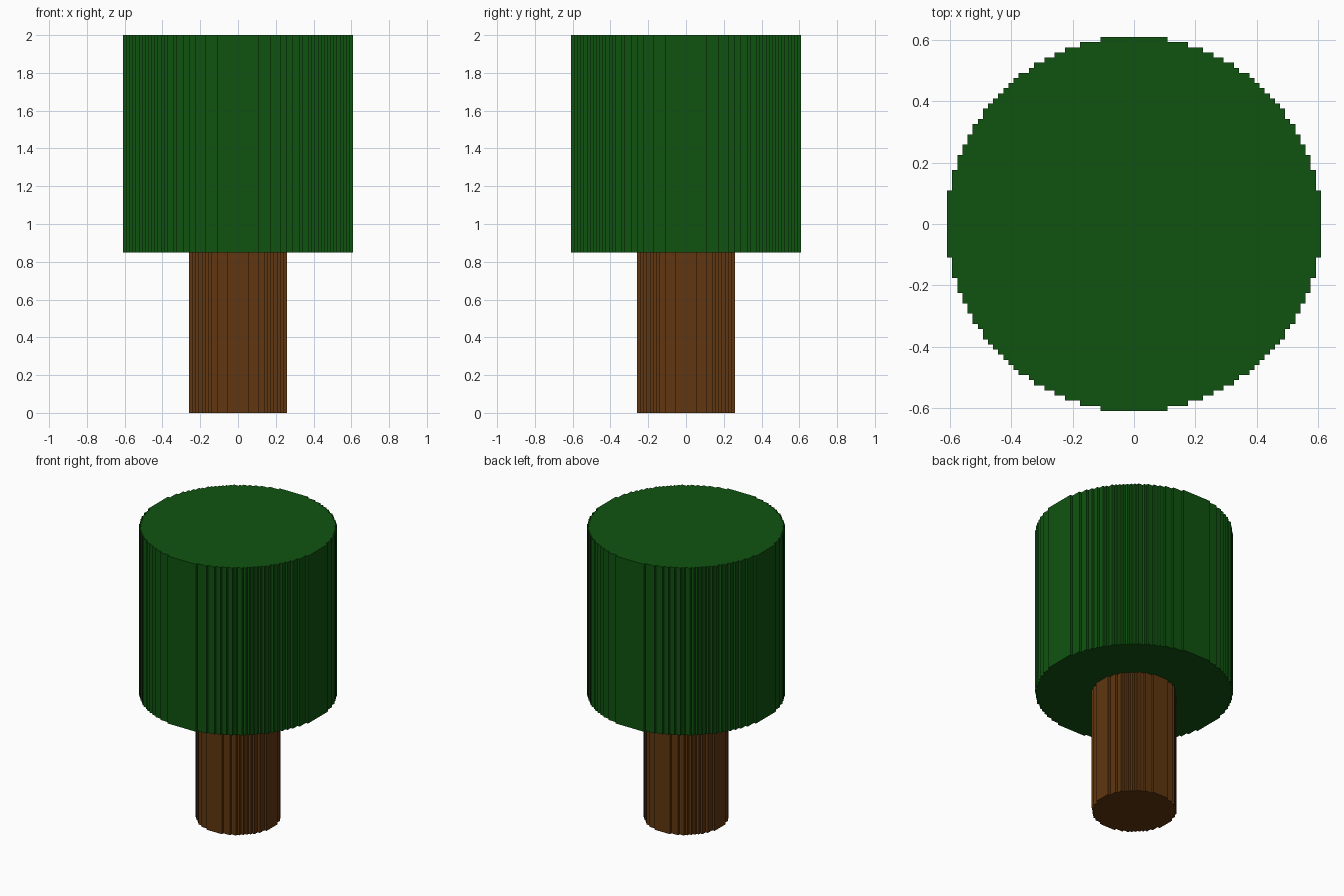
import bpy, bmesh, math

cube = bpy.data.objects.get("Cube")
if cube:
    bpy.data.objects.remove(cube, do_unlink=True)

STEP = 2.0 / 120          # size of one block; the tree is 120 blocks tall


def make_material(name, rgb):
    mat = bpy.data.materials.new(name)
    mat.use_nodes = True
    color = (*rgb, 1.0)
    mat.diffuse_color = color
    bsdf = next(n for n in mat.node_tree.nodes if n.type == 'BSDF_PRINCIPLED')
    bsdf.inputs["Base Color"].default_value = color
    bsdf.inputs["Roughness"].default_value = 0.9
    return mat


def stepped_circle(radius):
    """Outline, counter-clockwise, of a disc made of square blocks."""
    n = int(radius)
    half = [math.isqrt(int(radius ** 2 - row ** 2)) + 0.5 for row in range(n + 1)]
    # Right-hand staircase from bottom to top, one entry per change of width
    right = []
    for row in range(-n, n + 1):
        w = half[abs(row)]
        if right and right[-1][0] == w:
            right[-1] = (w, row + 0.5)
        else:
            right += [(w, row - 0.5), (w, row + 0.5)]
    return right + [(-x, y) for x, y in reversed(right)]


def stepped_cylinder(name, radius, bottom, top, mat):
    bm = bmesh.new()
    verts = [bm.verts.new((x * STEP, y * STEP, bottom * STEP))
             for x, y in stepped_circle(radius)]
    base = bm.faces.new(verts)
    result = bmesh.ops.extrude_face_region(bm, geom=[base], use_keep_orig=True)
    raised = [v for v in result["geom"] if isinstance(v, bmesh.types.BMVert)]
    bmesh.ops.translate(bm, verts=raised, vec=(0, 0, (top - bottom) * STEP))
    bmesh.ops.recalc_face_normals(bm, faces=bm.faces)
    mesh = bpy.data.meshes.new(name)
    bm.to_mesh(mesh)
    bm.free()
    mesh.materials.append(mat)
    obj = bpy.data.objects.new(name, mesh)
    bpy.context.collection.objects.link(obj)
    return obj


bark = make_material("bark brown", (0.115, 0.037, 0.005))
leaf = make_material("leaf green", (0.005, 0.086, 0.005))

# Trunk reaches one block into the crown
stepped_cylinder("trunk", 15.5, 0, 52, bark)
stepped_cylinder("crown", 36.5, 51, 120, leaf)
